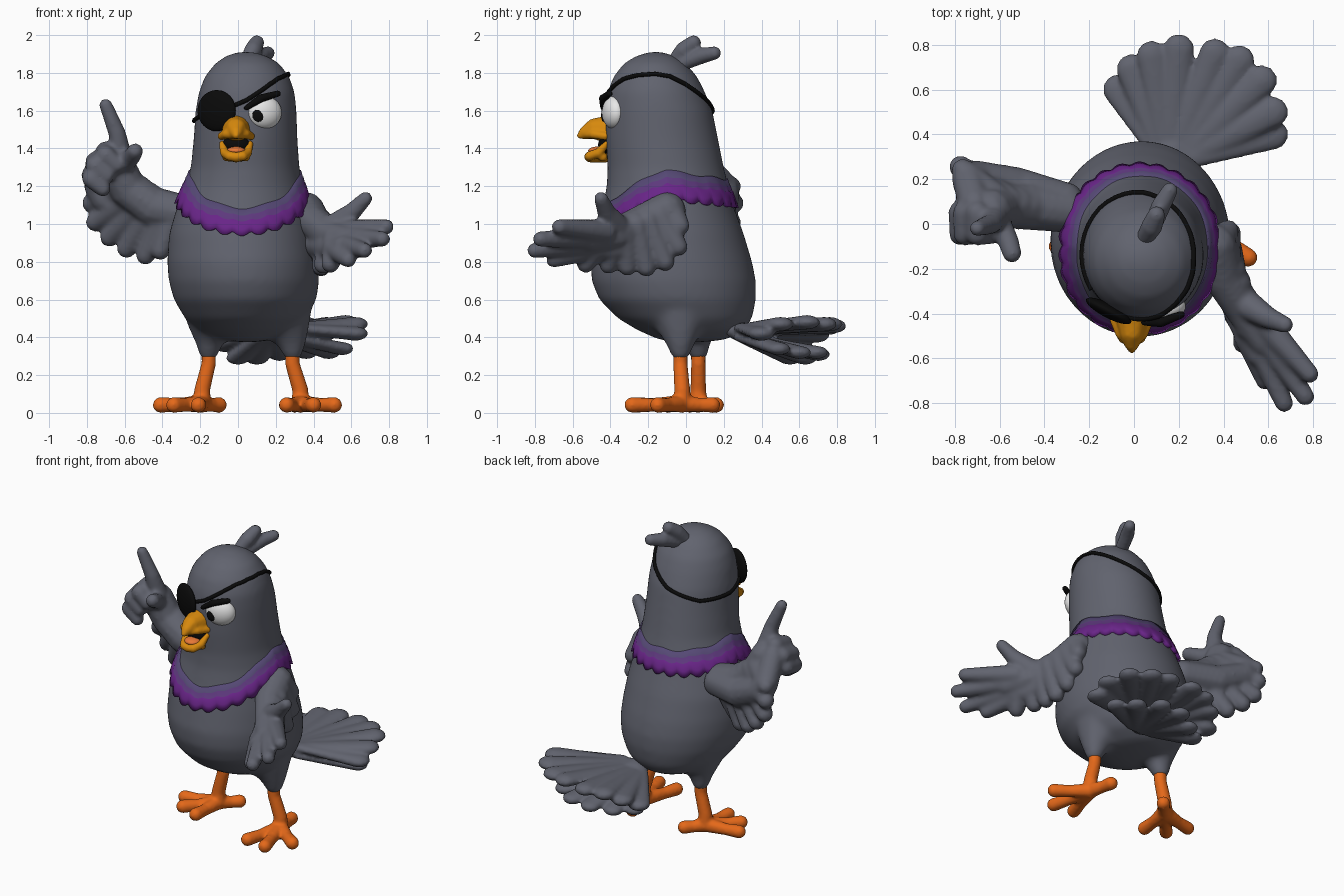
import bpy, bmesh, math
from mathutils import Vector, Matrix

if "Cube" in bpy.data.objects:
    bpy.data.objects.remove(bpy.data.objects["Cube"])


def material(name, rgb):
    m = bpy.data.materials.new(name)
    m.diffuse_color = (*rgb, 1)
    m.use_nodes = True
    m.node_tree.nodes["Principled BSDF"].inputs["Base Color"].default_value = m.diffuse_color
    return m


GREY = material("slate_grey", (0.12, 0.126, 0.158))
VIOLET = material("dusty_violet", (0.09, 0.065, 0.175))
MIDPURPLE = material("mid_purple", (0.11, 0.04, 0.205))
PURPLE = material("purple", (0.14, 0.018, 0.245))
ORANGE = material("leg_orange", (0.78, 0.14, 0.01))
YELLOW = material("beak_yellow", (0.68, 0.25, 0.004))
BLACK = material("black", (0.003, 0.003, 0.003))
WHITE = material("white", (0.8, 0.8, 0.8))
TONGUE = material("tongue_orange", (0.85, 0.2, 0.04))

# Unit ball reused for every rounded limb
ball = bmesh.new()
bmesh.ops.create_icosphere(ball, subdivisions=2, radius=1.02)
BALL_VERTS = [v.co.copy() for v in ball.verts]
BALL_FACES = [[v.index for v in f.verts] for f in ball.faces]
ball.free()


def finish(name, bm, mats, voxel=None, smooth=4):
    """Turn a bmesh into an object, optionally fused into one smooth skin."""
    me = bpy.data.meshes.new(name)
    bm.to_mesh(me)
    bm.free()
    ob = bpy.data.objects.new(name, me)
    bpy.context.collection.objects.link(ob)
    if voxel:
        r = ob.modifiers.new("fuse", 'REMESH')
        r.mode = 'VOXEL'
        r.voxel_size = voxel
        s = ob.modifiers.new("soften", 'SMOOTH')
        s.factor = 0.5
        s.iterations = smooth
        dg = bpy.context.evaluated_depsgraph_get()
        fused = bpy.data.meshes.new_from_object(ob.evaluated_get(dg))
        ob.modifiers.clear()
        ob.data = fused
        ob.data.materials.clear()
    for m in mats:
        ob.data.materials.append(m)
    ob.data.shade_smooth()
    return ob


def add_chains(bm, chains, squash=(1, 1, 1)):
    """Tapered rounded limbs through (x, y, z, radius) points."""
    verts, faces = [], []
    sq = Vector(squash)
    for pts in chains:
        for a, b in zip(pts, pts[1:]):
            va, vb = Vector(a[:3]), Vector(b[:3])
            n = max(1, math.ceil((vb - va).length / (min(a[3], b[3]) * 0.45)))
            for i in range(n + 1):
                c = va.lerp(vb, i / n)
                s = sq * (a[3] + (b[3] - a[3]) * i / n)
                k = len(verts)
                verts += [(c.x + v.x * s.x, c.y + v.y * s.y, c.z + v.z * s.z) for v in BALL_VERTS]
                faces += [[k + j for j in f] for f in BALL_FACES]
    me = bpy.data.meshes.new("limbs")
    me.from_pydata(verts, [], faces)
    bm.from_mesh(me)
    bpy.data.meshes.remove(me)


def blob(name, chains, mat, voxel=0.012, squash=(1, 1, 1), smooth=4):
    bm = bmesh.new()
    add_chains(bm, chains, squash)
    return finish(name, bm, [mat], voxel, smooth)


def fan(a, b, tips, r0, r1):
    """Feathers rooted along the line a-b and ending at tips."""
    a, b = Vector(a), Vector(b)
    return [[(*a.lerp(b, i / (len(tips) - 1)), r0), (*t, r1)] for i, t in enumerate(tips)]


def ellipsoid(name, loc, size, mat, turn=0):
    bm = bmesh.new()
    m = Matrix.Translation(loc) @ Matrix.Rotation(turn, 4, 'Z') @ Matrix.Diagonal((*size, 1))
    bmesh.ops.create_uvsphere(bm, u_segments=32, v_segments=20, radius=1, matrix=m)
    return finish(name, bm, [mat])


# Body profile: height, left, right, front, back
PROFILE = [
    (.375, .0, .1, -.05, .1), (.39, -.1, .2, -.15, .22), (.44, -.22, .3, -.26, .31),
    (.5, -.28, .36, -.36, .35), (.6, -.34, .415, -.46, .37), (.7, -.367, .43, -.5, .37),
    (.8, -.375, .425, -.505, .35), (.95, -.365, .405, -.475, .305),
    (1.1, -.32, .37, -.44, .25), (1.2, -.28, .345, -.42, .225),
    (1.3, -.25, .325, -.415, .2), (1.45, -.235, .315, -.425, .17),
    (1.6, -.225, .31, -.425, .14), (1.7, -.207, .3, -.415, .1),
    (1.78, -.177, .272, -.385, .06), (1.85, -.122, .22, -.33, .0),
    (1.89, -.065, .155, -.265, -.06), (1.912, .0, .08, -.19, -.13)]


def skin(angle, z, off=0.0):
    """Point on the body surface at an angle and height."""
    for p, q in zip(PROFILE, PROFILE[1:]):
        if z <= q[0]:
            break
    t = (z - p[0]) / (q[0] - p[0])
    l, r, f, b = (p[i] + (q[i] - p[i]) * t for i in range(1, 5))
    return Vector(((l + r) / 2 + ((r - l) / 2 + off) * math.cos(angle),
                   (f + b) / 2 + ((b - f) / 2 + off) * math.sin(angle), z))


def loft(rings, bands, cap=False):
    """Skin between rings; bands gives the material index of each row."""
    bm = bmesh.new()
    rows = [[bm.verts.new(c) for c in ring] for ring in rings]
    n = len(rows[0])
    for ra, rb, band in zip(rows, rows[1:], bands):
        for i in range(n):
            f = bm.faces.new((ra[i], ra[(i + 1) % n], rb[(i + 1) % n], rb[i]))
            f.material_index = band
    if cap:
        bm.faces.new(rows[0])
        bm.faces.new(rows[-1])
    bmesh.ops.recalc_face_normals(bm, faces=bm.faces)
    return bm


# Body and head with thighs
bm = loft([[skin(math.tau * i / 64, p[0]) for i in range(64)] for p in PROFILE],
          [0] * len(PROFILE), True)
add_chains(bm, [[(-.13, .04, .52, .15), (-.15, .055, .41, .085), (-.155, .065, .325, .056)],
                [(.24, -.03, .52, .15), (.28, -.03, .41, .09), (.29, -.03, .325, .056)]])
finish("body", bm, [GREY], 0.016, 20)

# Scalloped collar in three bands
N = 192
STEPS = [(0, -.012), (0, .006), (.22, .008), (.24, .011), (.44, .012), (.46, .016), (.75, .018),
         (1, .018), (1, -.015)]
rings = []
for t, off in STEPS:
    ring = []
    for i in range(N):
        a = math.tau * i / N
        f = -math.sin(a)
        front, back = max(f, 0) ** 1.5, max(-f, 0)
        scallop = abs(math.sin(a * 13))
        top = 1.285 - .2 * front - .05 * back + .006 * math.sin(a * 9)
        low = 1.14 - .18 * front - .03 * back - .024 * scallop
        ring.append(skin(a, top + (low - top) * t, off + .006 * t * scallop * (off > 0)))
    rings.append(ring)
finish("collar", loft(rings, [0, 0, 0, 1, 1, 2, 2, 2]), [VIOLET, MIDPURPLE, PURPLE])

# Raised wing with pointing hand
arm = [[(-.3, .06, 1.06, .1), (-.45, .08, 1.09, .11), (-.58, .08, 1.18, .1), (-.64, .06, 1.3, .1)],
       [(-.31, .1, 1.05, .09), (-.52, .16, 1.06, .095), (-.7, .2, 1.14, .085), (-.74, .2, 1.2, .075),
        (-.71, .09, 1.32, .075)]]
arm += fan((-.34, .06, 1.04), (-.62, .1, 1.24),
           [(-.41, .06, .86), (-.49, .12, .835), (-.59, .18, .87), (-.68, .22, .93),
            (-.755, .24, 1.01), (-.775, .255, 1.11), (-.765, .24, 1.2)], .085, .052)
arm += [[(-.62, .03, 1.36, .06), (-.64, .0, 1.48, .047), (-.7, -.02, 1.63, .036)],
        [(-.6, .0, 1.32, .055), (-.56, -.08, 1.36, .048), (-.545, -.13, 1.385, .044)]]
for x, z in ((-.7, 1.385), (-.755, 1.33), (-.775, 1.26)):
    arm.append([(x, .05, z, .055), (x, -.045, z - .02, .052), (x + .06, -.05, z - .075, .042)])
blob("raised_wing", arm, GREY, 0.012, (1, 1, 1), 8)

# Open wing with spread hand
arm = [[(.36, -.1, 1.07, .1), (.4, -.24, 1.01, .09), (.49, -.38, .94, .085), (.58, -.52, .92, .07)],
       [(.39, -.1, .95, .075), (.42, -.25, .89, .075), (.48, -.42, .87, .07), (.56, -.58, .88, .06)]]
arm += fan((.38, -.08, 1.06), (.52, -.45, .92),
           [(.42, -.03, .99), (.43, -.04, .88), (.435, -.11, .8), (.44, -.21, .77),
            (.44, -.31, .775), (.45, -.41, .785), (.49, -.53, .79)], .075, .05)
arm += fan((.57, -.43, .96), (.51, -.5, .87),
           [(.785, -.67, .985), (.765, -.77, .92), (.67, -.8, .86), (.585, -.7, .81)], .065, .042)
arm.append([(.5, -.36, .98, .07), (.6, -.42, 1.06, .05), (.675, -.45, 1.135, .038)])
blob("open_wing", arm, GREY, 0.012, (1, 1, 1), 7)

# Tail fan in two layers
upper = [(-.07, .6, .36), (-.01, .69, .41), (.08, .75, .45), (.2, .78, .46), (.36, .76, .47),
         (.47, .73, .47), (.57, .64, .48), (.62, .5, .47), (.62, .4, .42)]
lower = [(.0, .55, .29), (.1, .63, .29), (.22, .7, .31), (.36, .69, .32), (.48, .6, .32),
         (.55, .49, .34)]
tail = [[(.17, .3, .43, .09), (.22, .38, .42, .07)]]
tail += fan((.1, .34, .42), (.27, .3, .45), upper, .05, .07)
tail += fan((.12, .32, .39), (.26, .3, .4), lower, .05, .064)
blob("tail", tail, GREY, 0.012, (1, 1, .55), 4)

# Crest on top of the head
blob("crest", [[(.05, -.06, 1.86, .04), (.08, -.01, 1.92, .048), (.1, .04, 1.96, .04)],
               [(.08, -.02, 1.85, .04), (.12, .08, 1.89, .044), (.16, .15, 1.905, .036)]],
     GREY, 0.01)

# Legs and feet
LEGS = [("left_leg", (-.155, .065), (-.19, .065),
         [(-.41, .02), (-.34, -.1), (-.21, -.15), (-.1, .16)]),
        ("right_leg", (.288, -.03), (.33, -.02),
         [(.257, -.265), (.4, -.285), (.51, -.15), (.3, .14)])]
for name, hip, ankle, toes in LEGS:
    parts = [[(*hip, .32, .04), (*hip, .26, .039), (*ankle, .12, .043), (*ankle, .05, .05)]]
    for t in toes:
        mid = [ankle[i] + (t[i] - ankle[i]) * .6 for i in (0, 1)]
        parts.append([(*ankle, .05, .047), (*mid, .042, .037), (*t, .042, .042)])
    blob(name, parts, ORANGE, 0.01)

# Beak, mouth and tongue
B = -.01
blob("upper_beak", [[(B, -.41, 1.5, .075), (B, -.48, 1.505, .056), (B, -.53, 1.485, .036),
                     (B, -.56, 1.468, .018)]] +
     [[(B + s * .078, -.425, 1.465, .022), (B + s * .05, -.49, 1.475, .024), (B, -.54, 1.472, .02)]
      for s in (-1, 1)], YELLOW, 0.008)
blob("lower_beak", [[(B + s * .075, -.42, 1.425, .017), (B + s * .06, -.465, 1.375, .025),
                     (B + s * .035, -.51, 1.36, .026), (B, -.515, 1.355, .025)]
                    for s in (-1, 1)] + [[(B, -.42, 1.355, .03), (B, -.51, 1.35, .025)],
     [(B - .05, -.44, 1.355, .025), (B + .05, -.44, 1.355, .025)]], YELLOW, 0.008)
ellipsoid("mouth", (B, -.42, 1.42), (.072, .045, .05), BLACK)
ellipsoid("tongue", (B, -.468, 1.388), (.05, .05, .022), TONGUE)

# Eye, pupil and brow
ellipsoid("eye", (.14, -.383, 1.59), (.094, .058, .087), WHITE, .3)
ellipsoid("pupil", (.108, -.437, 1.575), (.032, .012, .034), BLACK, .1)
blob("brow", [[(.045, -.44, 1.615, .015), (.12, -.44, 1.665, .022), (.21, -.405, 1.69, .018)]],
     BLACK, 0.008, (1, 1, 1), 2)

# Eye patch and its strap around the head
ellipsoid("eye_patch", (-.113, -.388, 1.6), (.113, .032, .109), BLACK, -.48)
KEYS = [(-105, 1.625), (-90, 1.655), (-75, 1.7), (-60, 1.74), (-45, 1.77), (-25, 1.788), (0, 1.795),
        (20, 1.782), (40, 1.74), (60, 1.685), (90, 1.61), (135, 1.545), (180, 1.545), (220, 1.58)]
path = []
for (a0, z0), (a1, z1) in zip(KEYS, KEYS[1:]):
    path += [skin(math.radians(a0 + (a1 - a0) * i / 5), z0 + (z1 - z0) * i / 5, .004)
             for i in range(5)]
curve = bpy.data.curves.new("patch_strap", 'CURVE')
curve.dimensions = '3D'
curve.bevel_depth = 0.0115
curve.bevel_resolution = 2
spline = curve.splines.new('POLY')
spline.points.add(len(path) - 1)
for pt, co in zip(spline.points, path):
    pt.co = (*co, 1)
curve.materials.append(BLACK)
bpy.context.collection.objects.link(bpy.data.objects.new("patch_strap", curve))
